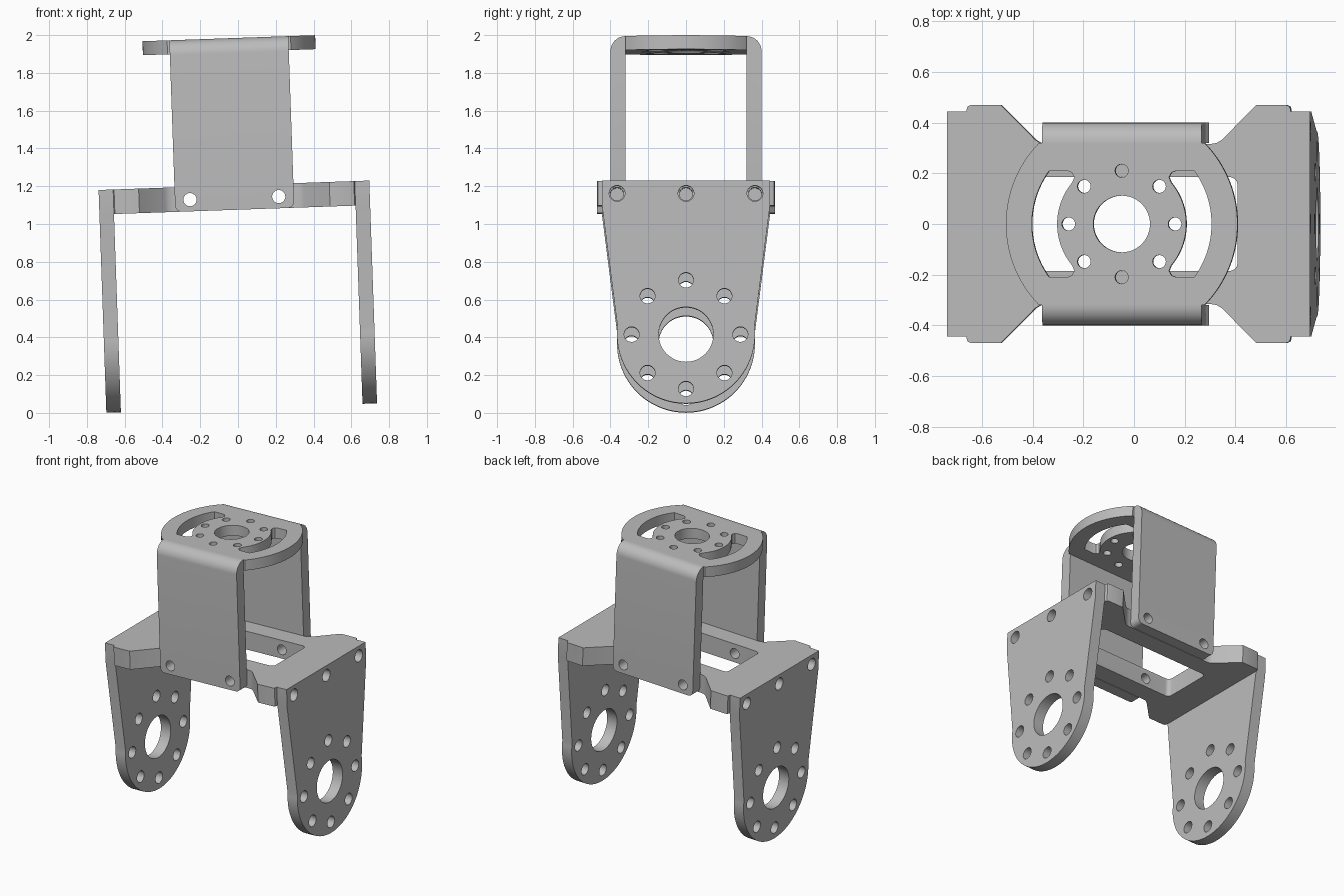
import bpy, bmesh, math
from mathutils import Matrix, Vector

if "Cube" in bpy.data.objects:
    bpy.data.objects.remove(bpy.data.objects["Cube"])

# Main sizes
THICK = 0.077        # sheet thickness
LEG_IN = 0.64        # inner face of the legs
BAR_LOW, BAR_TOP = 1.075, 1.205
HOLE_Z = 1.137
SIDE_IN, SIDE_OUT = 0.32, 0.40
TOP = 1.984
PIVOT_Z = 0.39

# The whole bracket leans by two degrees
TILT = Matrix.Rotation(math.radians(-2), 4, 'Y') @ Matrix.Translation((0.0205, 0, 0))
FLAT = Matrix.Identity(4)                                       # outline in x, y
UPRIGHT = Matrix(((0, 0, 1), (1, 0, 0), (0, 1, 0))).to_4x4()    # outline in y, z

metal = bpy.data.materials.new("grey metal")
metal.use_nodes = True
GREY = (0.5, 0.5, 0.5, 1)
metal.diffuse_color = GREY
metal.node_tree.nodes["Principled BSDF"].inputs["Base Color"].default_value = GREY


def arc(r, start, end, centre=(0, 0), n=32):
    steps = [math.radians(start + (end - start) * i / n) for i in range(n + 1)]
    return [(centre[0] + r * math.cos(a), centre[1] + r * math.sin(a)) for a in steps]


def circle(r, centre=(0, 0), n=32):
    return arc(r, 0, 360, centre, n)[:-1]


def hole_ring(radius, r, centre=(0, 0)):
    return [circle(r, p, 20) for p in circle(radius, centre, 8)]


def flip(points):
    return [(-x, y) for x, y in points]


def mirror_four(quarter):
    """Close a quarter outline (+x, +y) by mirroring it on both axes."""
    half = quarter + flip(quarter)[::-1]
    return half + [(x, -y) for x, y in half[::-1]]


def add_object(name, mesh):
    obj = bpy.data.objects.new(name, mesh)
    bpy.context.collection.objects.link(obj)
    return obj


def sheet(name, outlines, thickness, frame, centre):
    """Plate from an outer outline and hole outlines."""
    curve = bpy.data.curves.new(name, 'CURVE')
    curve.dimensions = '2D'
    curve.fill_mode = 'BOTH'
    curve.extrude = thickness / 2
    for outline in outlines:
        spline = curve.splines.new('POLY')
        spline.points.add(len(outline) - 1)
        for point, (u, v) in zip(spline.points, outline):
            point.co = (u, v, 0, 1)
        spline.use_cyclic_u = True
    temp = add_object(name + "_outline", curve)
    graph = bpy.context.evaluated_depsgraph_get()
    mesh = bpy.data.meshes.new_from_object(temp.evaluated_get(graph))
    bpy.data.objects.remove(temp)
    bm = bmesh.new()
    bm.from_mesh(mesh)
    bmesh.ops.remove_doubles(bm, verts=bm.verts, dist=1e-5)
    bmesh.ops.recalc_face_normals(bm, faces=bm.faces)
    bm.to_mesh(mesh)
    bm.free()
    mesh.transform(Matrix.Translation(centre) @ frame)
    return add_object(name, mesh)


def drill(obj, holes):
    """Cut round holes given as (centre, axis, radius, length)."""
    bm = bmesh.new()
    for centre, axis, r, length in holes:
        turn = Vector(axis).to_track_quat('Z', 'Y').to_matrix().to_4x4()
        bmesh.ops.create_cone(bm, cap_ends=True, segments=24, radius1=r, radius2=r,
                              depth=length, matrix=Matrix.Translation(centre) @ turn)
    mesh = bpy.data.meshes.new("drill")
    bm.to_mesh(mesh)
    bm.free()
    cutter = add_object("drill", mesh)
    cutter.hide_render = True
    mod = obj.modifiers.new("holes", 'BOOLEAN')
    mod.operation = 'DIFFERENCE'
    mod.solver = 'EXACT'
    mod.object = cutter
    bpy.context.view_layer.objects.active = obj
    bpy.ops.object.modifier_apply(modifier=mod.name)
    bpy.data.objects.remove(cutter)


def finish(obj):
    obj.data.transform(TILT)
    obj.data.materials.clear()
    obj.data.materials.append(metal)
    bpy.ops.object.select_all(action='DESELECT')
    obj.select_set(True)
    bpy.context.view_layer.objects.active = obj
    bpy.ops.object.shade_smooth_by_angle(angle=math.radians(30))


# Screw holes through the bar and the side plates
side_screws = [((s * 0.235, 0, HOLE_Z), (0, 1, 0), 0.035, 1.2) for s in (-1, 1)]

# Legs: tapered plates with a round foot and a ring of holes
pivot = (0, PIVOT_Z)
leg_outline = ([(-0.445, BAR_LOW), (-0.445, BAR_TOP), (0.445, BAR_TOP), (0.445, BAR_LOW)]
               + arc(0.365, 6.6, -186.6, pivot, 48))
leg_holes = [circle(0.145, pivot, 48)] + hole_ring(0.288, 0.04, pivot)
leg_holes += [circle(0.042, (y, HOLE_Z), 24) for y in (-0.365, 0, 0.365)]
for name, side in (("left_leg", 1), ("right_leg", -1)):
    finish(sheet(name, [leg_outline] + leg_holes, THICK, UPRIGHT,
                 (side * (LEG_IN + THICK / 2), 0, 0)))

# Crossbar: wide ends, narrow waist, rounded window
waist = [(0.325, 0.316), (0.348, 0.32), (0.368, 0.332)]
ends = [(0.505, 0.47), (0.622, 0.47), (0.635, 0.465), (LEG_IN, 0.452)]
bar_outline = mirror_four((waist + ends)[::-1])
window = mirror_four(arc(0.03, 0, 90, (0.40, 0.155), 8))
crossbar = sheet("crossbar", [bar_outline, window], BAR_TOP - BAR_LOW, FLAT,
                 (0, 0, (BAR_LOW + BAR_TOP) / 2))
end_screws = [((s * LEG_IN, y, HOLE_Z), (1, 0, 0), 0.035, 0.24)
              for s in (-1, 1) for y in (-0.365, 0, 0.365)]
drill(crossbar, side_screws + end_screws)
finish(crossbar)

# Side plates of the upper bracket, bent over at the top
for name, side in (("front_plate", -1), ("back_plate", 1)):
    size = Vector((0.63, SIDE_OUT - SIDE_IN, TOP - BAR_LOW))
    centre = Vector((0, side * (SIDE_IN + SIDE_OUT) / 2, (TOP + BAR_LOW) / 2))
    bm = bmesh.new()
    bmesh.ops.create_cube(bm, size=1, matrix=Matrix.Translation(centre)
                          @ Matrix.Diagonal(size).to_4x4())

    def edges_at(test):
        return [e for e in bm.edges if all(test(v.co) for v in e.verts)]

    bend = edges_at(lambda c: c.z > centre.z and c.y * side > 0.36)
    bmesh.ops.bevel(bm, geom=bend, offset=0.0795, segments=10, profile=0.5, affect='EDGES')
    for end in (-1, 1):
        corner = edges_at(lambda c: c.z < BAR_LOW + 0.001 and c.x * end > 0.3)
        bmesh.ops.bevel(bm, geom=corner, offset=0.035, segments=6, profile=0.5,
                        affect='EDGES')
    mesh = bpy.data.meshes.new(name)
    bm.to_mesh(mesh)
    bm.free()
    plate = add_object(name, mesh)
    drill(plate, side_screws)
    finish(plate)

# Top plate: trimmed disc with horn holes and two curved slots
DISC = 0.4575
trim = math.degrees(math.asin(SIDE_IN / DISC))
disc_outline = arc(DISC, -trim, trim) + arc(DISC, 180 - trim, 180 + trim)
slot_end = [(0.215, 0.21), (0.197, 0.203), (0.187, 0.185)]
slot = (arc(0.355, -36.3, 36.3) + slot_end + arc(0.255, 40, -40)
        + [(x, -y) for x, y in slot_end[::-1]])
finish(sheet("top_plate", [disc_outline, circle(0.112, n=48), slot, flip(slot)]
             + hole_ring(0.21, 0.026), THICK - 0.003, FLAT,
             (0, 0, TOP - (THICK - 0.003) / 2)))
